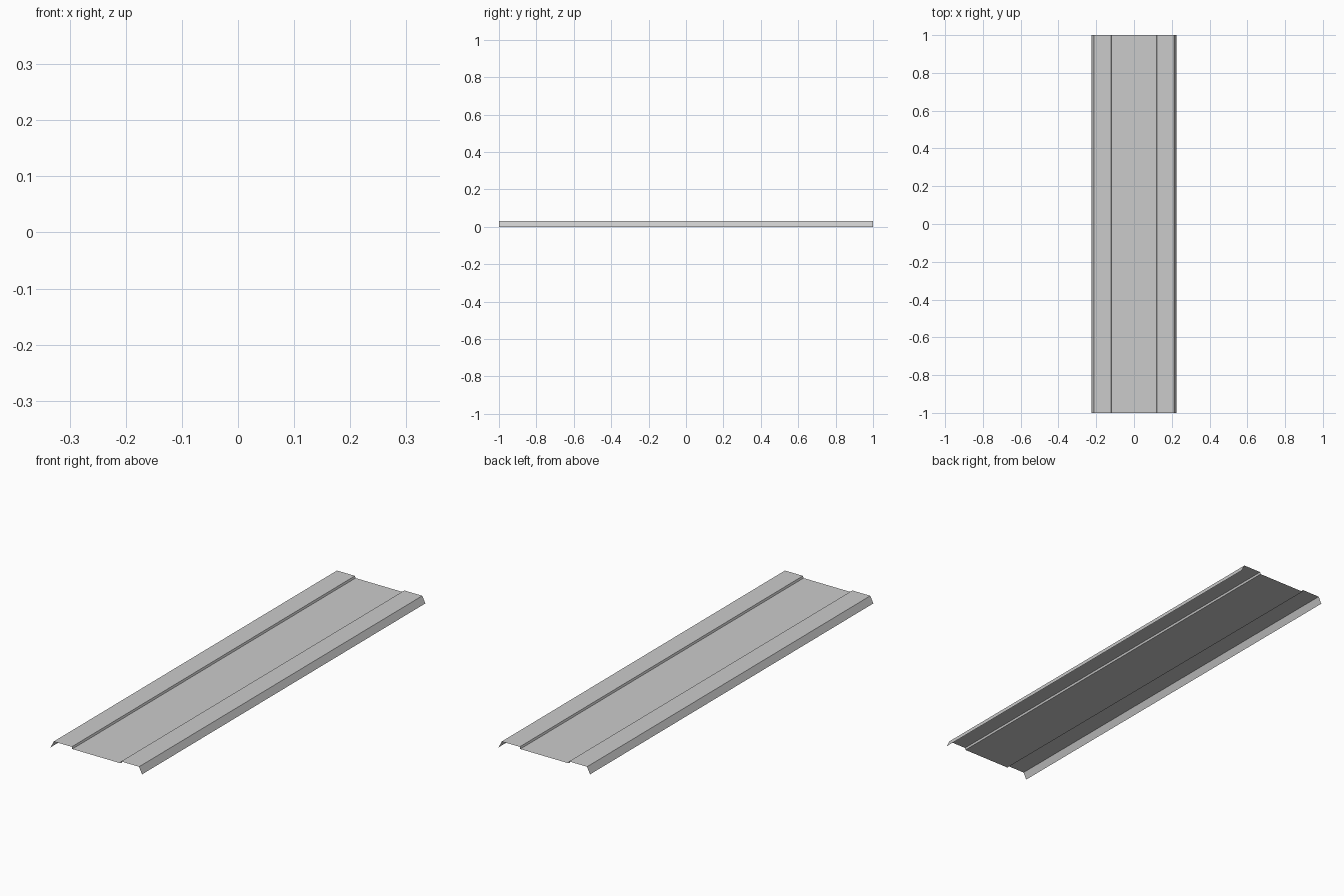
import bpy
import bmesh

if "Cube" in bpy.data.objects:
    bpy.data.objects.remove(bpy.data.objects["Cube"])

# Right half of the folded sheet cross-section (x, z), from the centre outwards
half = [(0.119, 0.021), (0.122, 0.03), (0.211, 0.03), (0.226, 0.0)]
profile = [(-x, z) for x, z in reversed(half)] + half

# Sweep the open profile along y as a single thin sheet
bm = bmesh.new()
front = [bm.verts.new((x, -1, z)) for x, z in profile]
back = [bm.verts.new((x, 1, z)) for x, z in profile]
for i in range(len(profile) - 1):
    bm.faces.new((front[i], front[i + 1], back[i + 1], back[i]))

mesh = bpy.data.meshes.new("folded_panel")
bm.to_mesh(mesh)
bm.free()
panel = bpy.data.objects.new("folded_panel", mesh)
bpy.context.collection.objects.link(panel)
